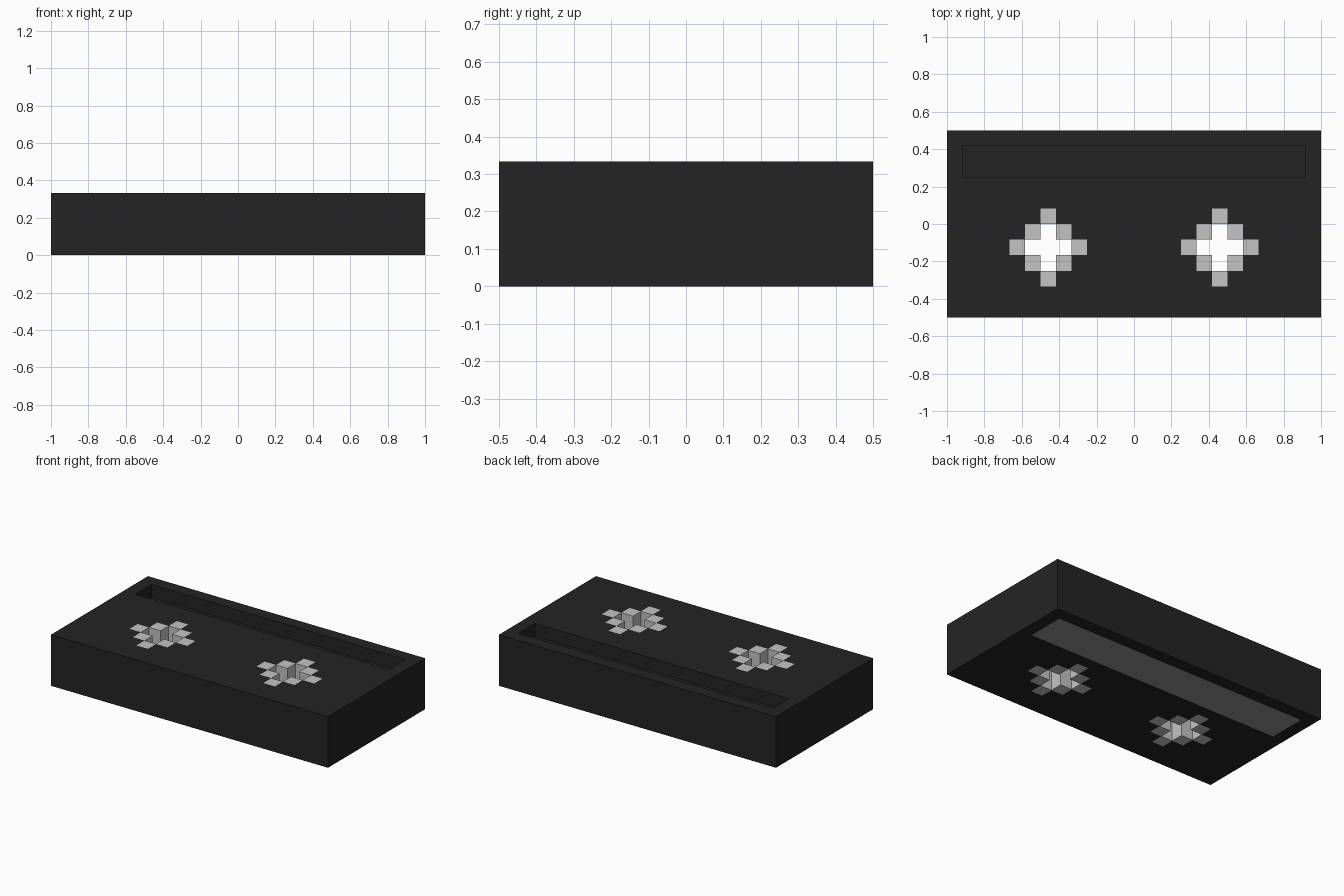
import bpy, bmesh

if "Cube" in bpy.data.objects:
    bpy.data.objects.remove(bpy.data.objects["Cube"])

U = 1 / 12          # modelling unit: the block is 24 x 12 x 4 units
H = 4 * U


def material(name, value):
    m = bpy.data.materials.new(name)
    m.diffuse_color = (value, value, value, 1)
    m.use_nodes = True
    m.node_tree.nodes["Principled BSDF"].inputs["Base Color"].default_value = m.diffuse_color
    return m


black = material("black_plastic", 0.0175)
light = material("light_grey", 0.55)
grey = material("mid_grey", 0.28)


def finish(name, bm, mat):
    bmesh.ops.recalc_face_normals(bm, faces=bm.faces)
    me = bpy.data.meshes.new(name)
    bm.to_mesh(me)
    bm.free()
    me.materials.append(mat)
    ob = bpy.data.objects.new(name, me)
    bpy.context.collection.objects.link(ob)
    return ob


def add_box(bm, lo, hi):
    verts = bmesh.ops.create_cube(bm, size=1)["verts"]
    for v in verts:
        v.co = [l + (c + 0.5) * (h - l) for c, l, h in zip(v.co, lo, hi)]


def box(name, lo, hi, mat):
    bm = bmesh.new()
    add_box(bm, lo, hi)
    return finish(name, bm, mat)


def stepped_prism(name, cx, cy):
    # stepped diamond outline: one quarter turned four times
    pts, quarter = [], [(2.5, -.5), (2.5, .5), (1.5, .5), (1.5, 1.5), (.5, 1.5)]
    for _ in range(4):
        pts += quarter
        quarter = [(-y, x) for x, y in quarter]
    bm = bmesh.new()
    face = bm.faces.new([bm.verts.new((cx + x * U, cy + y * U, -0.1)) for x, y in pts])
    ext = bmesh.ops.extrude_face_region(bm, geom=[face])
    for g in ext["geom"]:
        if isinstance(g, bmesh.types.BMVert):
            g.co.z = H + 0.1
    return finish(name, bm, black)


# Main block
body = box("body", (-1, -.5, 0), (1, .5, H), black)

# Cutters: top slot, shallow bottom recess, two reel openings
T = 0.006
centres = [(-5.5 * U, -1.5 * U), (5.5 * U, -1.5 * U)]
cutters = [
    box("slot_cutter", (-11 * U, 3 * U, 3 * U), (11 * U, 5 * U, H + 0.1), black),
    box("strip_cutter", (-11 * U, 2 * U, -0.1), (11 * U, 5 * U, T), black),
] + [stepped_prism("reel_cutter", *c) for c in centres]

bpy.context.view_layer.objects.active = body
for c in cutters:
    mod = body.modifiers.new("cut", "BOOLEAN")
    mod.operation = "DIFFERENCE"
    mod.solver = "EXACT"
    mod.object = c
    bpy.ops.object.modifier_apply(modifier=mod.name)
for c in cutters:
    bpy.data.objects.remove(c, do_unlink=True)

# Grey strip set flush into the underside
box("bottom_strip", (-11 * U, 2 * U, 0), (11 * U, 5 * U, T), grey)

# Reels: eight full-height blocks around a cross-shaped through hole
cells = [(2, 0), (-2, 0), (0, 2), (0, -2), (1, 1), (1, -1), (-1, 1), (-1, -1)]
for name, (cx, cy) in zip(("left_reel", "right_reel"), centres):
    bm = bmesh.new()
    for i, j in cells:
        add_box(bm, (cx + (i - .5) * U, cy + (j - .5) * U, 0),
                (cx + (i + .5) * U, cy + (j + .5) * U, H))
    finish(name, bm, light)
